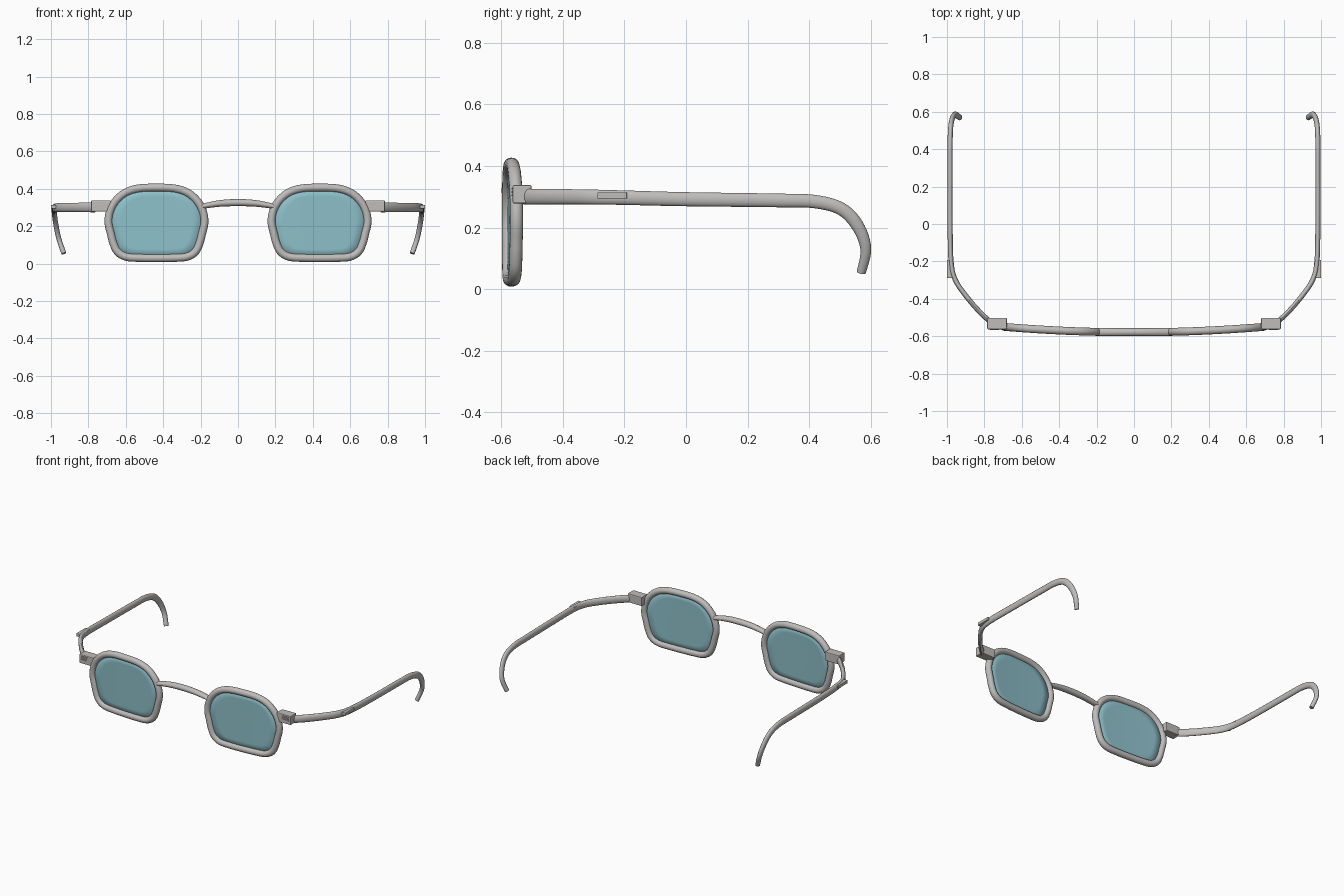
import bpy, bmesh, math
from mathutils import Vector

cube = bpy.data.objects.get("Cube")
if cube:
    bpy.data.objects.remove(cube)


def material(name, rgb):
    m = bpy.data.materials.new(name)
    m.use_nodes = True
    m.diffuse_color = (*rgb, 1)
    m.node_tree.nodes["Principled BSDF"].inputs["Base Color"].default_value = (*rgb, 1)
    return m


metal = material("warm grey metal", (0.52, 0.51, 0.50))
tint = material("teal glass", (0.27, 0.53, 0.59))


def finish(name, bm, mat, mirror=True, smooth=True):
    bmesh.ops.recalc_face_normals(bm, faces=bm.faces)
    mesh = bpy.data.meshes.new(name)
    bm.to_mesh(mesh)
    bm.free()
    mesh.materials.append(mat)
    for p in mesh.polygons:
        p.use_smooth = smooth
    ob = bpy.data.objects.new(name, mesh)
    bpy.context.collection.objects.link(ob)
    if mirror:
        ob.modifiers.new("mirror", 'MIRROR')
    return ob


def spline(points, steps, closed=False):
    """Catmull-Rom curve through the points."""
    pts = [Vector(p) for p in points]
    n = len(pts)
    pick = (lambda i: pts[i % n]) if closed else (lambda i: pts[max(0, min(n - 1, i))])
    out = []
    for i in range(n if closed else n - 1):
        a, b, c, d = (pick(i + k) for k in (-1, 0, 1, 2))
        for s in range(steps):
            t = s / steps
            out.append(0.5 * (2 * b + (c - a) * t + (2 * a - 5 * b + 4 * c - d) * t * t
                              + (3 * b - a - 3 * c + d) * t ** 3))
    return out if closed else out + [pts[-1]]


def sweep(bm, path, size, closed=False, sides=16):
    """Oval tube; size(t) gives the half widths sideways and upright."""
    rings, side = [], None
    n = len(path)
    for i, p in enumerate(path):
        nxt = path[(i + 1) % n] if closed else path[min(i + 1, n - 1)]
        prv = path[i - 1] if closed else path[max(i - 1, 0)]
        t = (nxt - prv).normalized()
        if closed:
            side = Vector((0, 1, 0))
        elif side is None:
            side = t.cross(Vector((0, 0, 1)))
        side = (side - t * side.dot(t)).normalized()
        up = side.cross(t)
        a, b = size(i / (n - 1))
        angles = [math.tau * k / sides for k in range(sides)]
        rings.append([bm.verts.new(p + side * a * math.cos(g) + up * b * math.sin(g))
                      for g in angles])
    for i in range(n if closed else n - 1):
        r, q = rings[i], rings[(i + 1) % n]
        for k in range(sides):
            j = (k + 1) % sides
            bm.faces.new((r[k], r[j], q[j], q[k]))
    if not closed:
        bm.faces.new(rings[0])
        bm.faces.new(rings[-1])


def box(name, lo, hi, bevel=0.0):
    bm = bmesh.new()
    bmesh.ops.create_cube(bm, size=1)
    for v in bm.verts:
        v.co = [l + (h - l) * (c + 0.5) for l, h, c in zip(lo, hi, v.co)]
    ob = finish(name, bm, metal, smooth=False)
    if bevel:
        mod = ob.modifiers.new("bevel", 'BEVEL')
        mod.width, mod.segments = bevel, 2
    return ob


def wrap(x):
    """Gentle face wrap of the front."""
    return -0.579 + 0.06 * x * x


# Rim outline: half profile mirrored around the lens centre
MID = 0.436
half = [(0, 0.406), (0.095, 0.402), (0.165, 0.38), (0.218, 0.335), (0.248, 0.28),
        (0.257, 0.22), (0.244, 0.16), (0.231, 0.11), (0.208, 0.063), (0.163, 0.036),
        (0.09, 0.03), (0, 0.029)]
loop = half + [(-x, z) for x, z in half[-2:0:-1]]
outline = spline([(MID + x, wrap(MID + x), z) for x, z in loop], 4, True)

bm = bmesh.new()
sweep(bm, outline, lambda t: (0.021, 0.021), closed=True)
finish("rims", bm, metal)

# Lenses: concentric rings following the wrap
bm = bmesh.new()
centre = Vector((MID, 0, 0.22))
rings = []
for s in (0.99, 0.75, 0.5, 0.25):
    ring = []
    for p in outline:
        c = centre + (p - centre) * s
        ring.append(bm.verts.new((c.x, wrap(c.x), c.z)))
    rings.append(ring)
n = len(outline)
for r, q in zip(rings, rings[1:]):
    for k in range(n):
        bm.faces.new((r[k], r[(k + 1) % n], q[(k + 1) % n], q[k]))
bm.faces.new(rings[-1])
lenses = finish("lenses", bm, tint)
thick = lenses.modifiers.new("thickness", 'SOLIDIFY')
thick.thickness, thick.offset = 0.008, 0

# Bridge: arched bar, thinner toward its ends
bm = bmesh.new()
arch = spline([(-0.19, -0.577, 0.306), (-0.1, -0.578, 0.321), (0, -0.578, 0.326),
               (0.1, -0.578, 0.321), (0.19, -0.577, 0.306)], 6)
sweep(bm, arch, lambda t: (0.021, 0.013 + 0.006 * math.sin(math.pi * t)))
finish("bridge", bm, metal, mirror=False)

# Hinge blocks with three fine ridges on the front
box("hinge_blocks", (0.68, -0.563, 0.278), (0.785, -0.502, 0.338), 0.005)
for i in range(3):
    z = 0.302 + i * 0.011
    box(f"hinge_ridges_{i + 1}", (0.722, -0.567, z), (0.77, -0.56, z + 0.005))

# Temples: bowed out from the hinges, straight back, hooked down behind the ears
arm = spline([(0.765, -0.525, 0.3), (0.82, -0.475, 0.3), (0.89, -0.395, 0.3),
              (0.955, -0.3, 0.299), (0.978, -0.2, 0.297), (0.983, 0, 0.292),
              (0.983, 0.3, 0.288), (0.983, 0.42, 0.284), (0.981, 0.505, 0.26),
              (0.973, 0.558, 0.205), (0.957, 0.584, 0.13), (0.931, 0.569, 0.054)], 7)
bm = bmesh.new()
sweep(bm, arm, lambda t: (0.0135, 0.026 - 0.005 * min(1, t * 1.4) - 0.006 * max(0, t - 0.8) * 5))
temples = finish("temples", bm, metal)

# Raised plates on the outer face of the temples
box("temple_plates", (0.965, -0.288, 0.294), (1.0, -0.192, 0.314), 0.002)

for ob in list(bpy.context.collection.objects):
    if ob.name in {"rims", "bridge", "temples", "lenses"}:
        bpy.ops.object.select_all(action='DESELECT')
        ob.select_set(True)
        bpy.context.view_layer.objects.active = ob
        bpy.ops.object.shade_smooth_by_angle(angle=math.radians(40))
